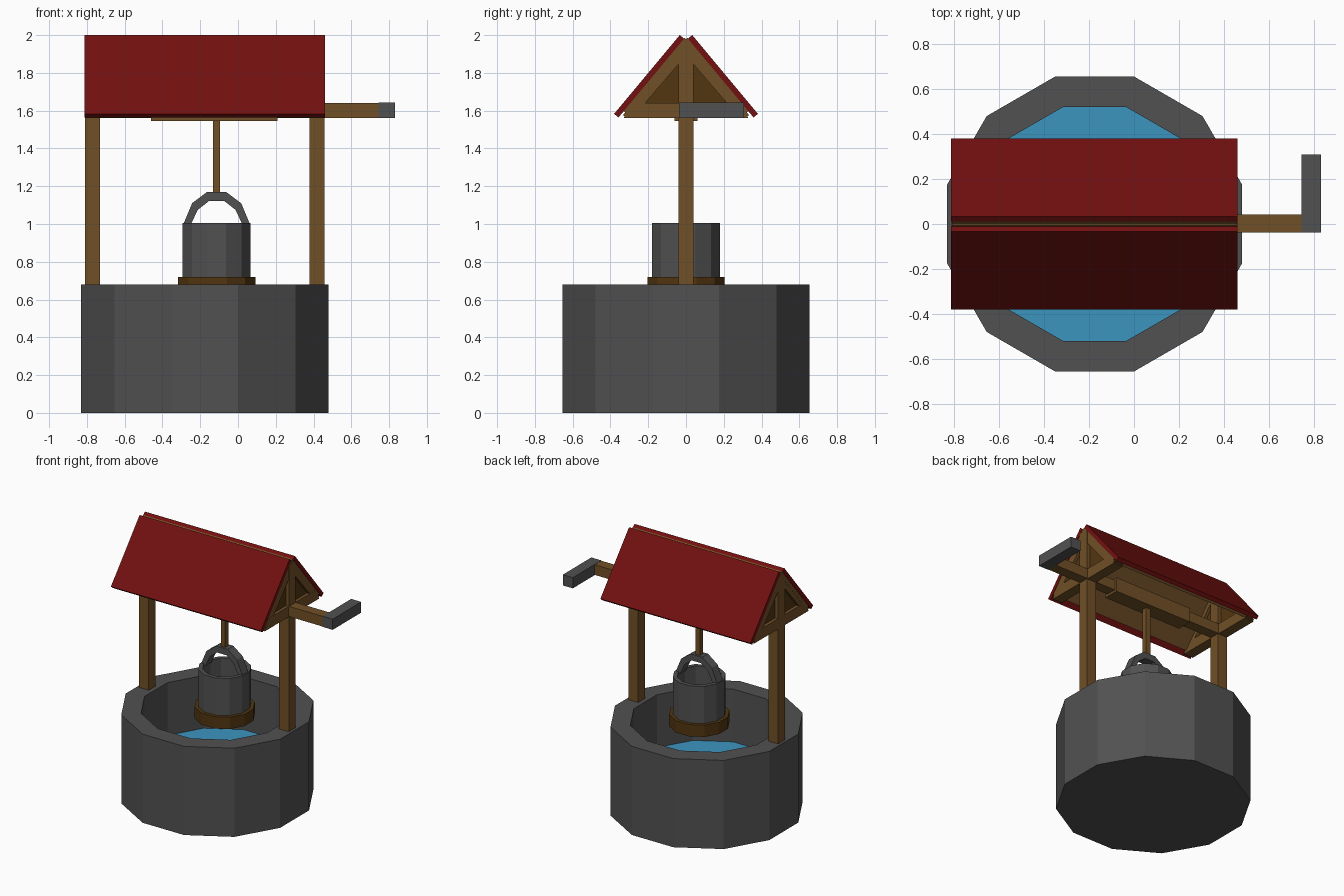
import bpy, bmesh, math
from mathutils import Vector

if "Cube" in bpy.data.objects:
    bpy.data.objects.remove(bpy.data.objects["Cube"])


def material(name, rgb):
    m = bpy.data.materials.new(name)
    m.diffuse_color = (*rgb, 1)
    m.use_nodes = True
    m.node_tree.nodes["Principled BSDF"].inputs["Base Color"].default_value = m.diffuse_color
    return m


STONE = material("grey stone", (0.083, 0.083, 0.083))
WATER = material("blue water", (0.045, 0.30, 0.52))
WOOD = material("brown wood", (0.165, 0.08, 0.02))
DARK = material("dark wood", (0.085, 0.037, 0.005))
RED = material("red roof", (0.17, 0.005, 0.005))


def finish(bm, name, mat):
    bmesh.ops.recalc_face_normals(bm, faces=bm.faces)
    me = bpy.data.meshes.new(name)
    bm.to_mesh(me)
    bm.free()
    me.materials.append(mat)
    ob = bpy.data.objects.new(name, me)
    bpy.context.collection.objects.link(ob)
    return ob


def box(name, mat, x, y, z):
    bm = bmesh.new()
    bmesh.ops.create_cube(bm, size=1)
    for v in bm.verts:
        v.co = [a + (b - a) * (c + 0.5) for (a, b), c in zip((x, y, z), v.co)]
    return finish(bm, name, mat)


def prism(name, mat, pts, x0, x1):
    """Extrude a (y, z) outline along x."""
    bm = bmesh.new()
    f = bm.faces.new([bm.verts.new((x0, y, z)) for y, z in pts])
    r = bmesh.ops.extrude_face_region(bm, geom=[f])
    for v in r["geom"]:
        if isinstance(v, bmesh.types.BMVert):
            v.co.x = x1
    return finish(bm, name, mat)


def lathe(name, mat, profile, cx, n=12):
    """Turn (apothem, z) rows into a flat-sided solid; ends are capped."""
    bm = bmesh.new()
    rings = []
    for r, z in profile:
        R = r / math.cos(math.pi / n)
        rings.append([bm.verts.new((cx + R * math.cos((i + .5) * 2 * math.pi / n),
                                    R * math.sin((i + .5) * 2 * math.pi / n), z))
                      for i in range(n)])
    for a, b in zip(rings, rings[1:]):
        for i in range(n):
            j = (i + 1) % n
            bm.faces.new((a[i], a[j], b[j], b[i]))
    bm.faces.new(rings[0])
    bm.faces.new(rings[-1])
    return finish(bm, name, mat)


# Stone well and water
WX, BX = -0.175, -0.113
lathe("well_wall", STONE, [(.655, 0), (.655, .68), (.52, .68), (.52, .2)], WX)
lathe("water", WATER, [(.521, .21), (.521, .275)], WX)

# Bucket with wooden base band
lathe("bucket", STONE, [(.18, .70), (.18, 1.005), (.15, 1.005), (.15, .75)], BX)
lathe("bucket_base", DARK, [(.205, .63), (.205, .72)], BX)

# Bucket handle: faceted arch
outer = [(-.18, .99), (-.13, 1.11), (-.05, 1.17), (.05, 1.17), (.13, 1.11), (.18, .99)]
inner = [(-.14, .99), (-.10, 1.075), (-.04, 1.122), (.04, 1.122), (.10, 1.075), (.14, .99)]
bm = bmesh.new()
rows = [[bm.verts.new((BX + x, y, z)) for x, y, z in
         ((o[0], -.035, o[1]), (o[0], .035, o[1]), (i[0], .035, i[1]), (i[0], -.035, i[1]))]
        for o, i in zip(outer, inner)]
for a, b in zip(rows, rows[1:]):
    for k in range(4):
        bm.faces.new((a[k], a[(k + 1) % 4], b[(k + 1) % 4], b[k]))
bm.faces.new(rows[0])
bm.faces.new(rows[-1])
finish(bm, "bucket_handle", STONE)

# Rope, windlass, axle and crank
box("rope", WOOD, (-.133, -.095), (-.019, .019), (1.15, 1.57))
box("windlass", WOOD, (-.46, .21), (-.06, .06), (1.545, 1.655))
box("axle", WOOD, (-.77, .75), (-.037, .043), (1.562, 1.64))
box("crank", STONE, (.745, .83), (-.038, .308), (1.56, 1.642))

# Posts and gable frames
for side, x0, x1 in (("left", -.81, -.73), ("right", .378, .459)):
    box(side + "_post", WOOD, (x0, x1), (-.04, .04), (.66, 1.96))
    prism(side + "_tie_beam", WOOD,
          [(-.33, 1.56), (.33, 1.56), (.29, 1.64), (-.29, 1.64)], x0 + .001, x1 - .001)
    prism(side + "_gable_panel", DARK, [(-.26, 1.6), (.26, 1.6), (0, 1.92)], x0 + .025, x1 - .025)
    for s, label in ((-1, "front"), (1, "back")):
        prism(f"{side}_{label}_rafter", WOOD,
              [(0, 1.98), (0, 1.892), (s * .285, 1.56), (s * .335, 1.575)], x0 + .002, x1 - .002)

# Roof slabs with wooden lining
d, n, p = Vector((.64, -.768)), Vector((.768, .64)), Vector((.01, 1.981))


def slab(s, name, mat, l0, l1, t0, t1, x0, x1):
    pts = [p + d * l + n * t for l, t in ((l0, t0), (l1, t0), (l1, t1), (l0, t1))]
    prism(name, mat, [(s * a.x, a.y) for a in pts], x0, x1)


for s, label in ((-1, "front"), (1, "back")):
    slab(s, label + "_roof", RED, 0, .543, 0, .03, -.812, .46)
    slab(s, label + "_roof_lining", WOOD, -.005, .50, -.028, .001, -.809, .457)
